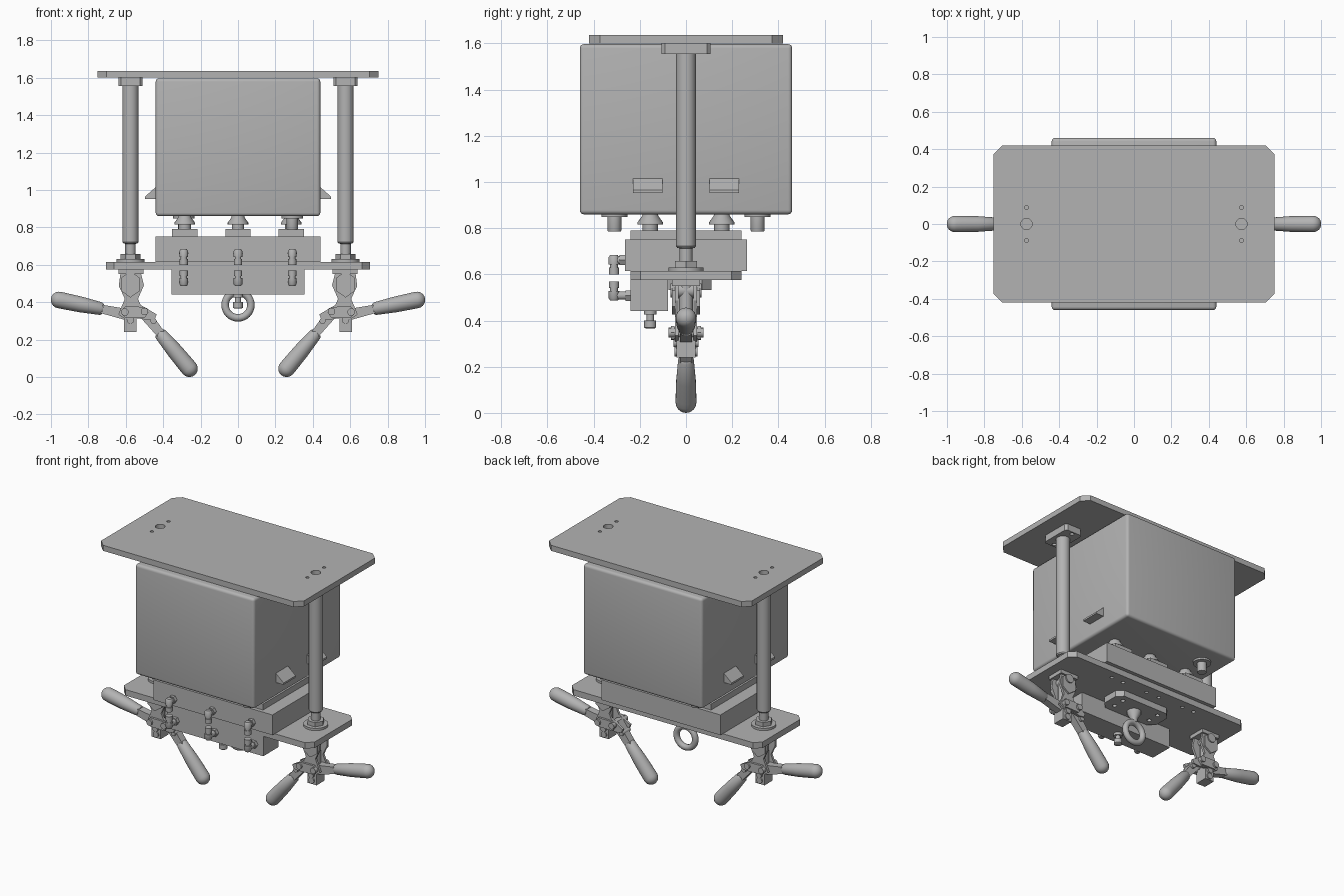
import bpy, bmesh, math
from mathutils import Vector

cube = bpy.data.objects.get("Cube")
if cube:
    bpy.data.objects.remove(cube, do_unlink=True)

metal = bpy.data.materials.new("plain_grey")
metal.use_nodes = True
GREY = (0.45, 0.45, 0.45, 1)
metal.diffuse_color = GREY
metal.node_tree.nodes["Principled BSDF"].inputs["Base Color"].default_value = GREY


def finish(name, bm, smooth=False, bevel=0):
    bmesh.ops.recalc_face_normals(bm, faces=bm.faces)
    mesh = bpy.data.meshes.new(name)
    bm.to_mesh(mesh)
    bm.free()
    mesh.materials.append(metal)
    ob = bpy.data.objects.new(name, mesh)
    bpy.context.collection.objects.link(ob)
    bpy.ops.object.select_all(action='DESELECT')
    ob.select_set(True)
    bpy.context.view_layer.objects.active = ob
    if bevel:
        mod = ob.modifiers.new("round", 'BEVEL')
        mod.width, mod.segments = bevel, 4
        bpy.ops.object.modifier_apply(modifier="round")
    if smooth or bevel:
        bpy.ops.object.shade_smooth_by_angle(angle=math.radians(35))
    return ob


def prism(name, pts, lo, hi, axis='z', bevel=0):
    """Outline in xy (axis z) or xz (axis y), extruded from lo to hi."""
    bm = bmesh.new()
    put = (lambda p, h: (p[0], p[1], h)) if axis == 'z' else (lambda p, h: (p[0], h, p[1]))
    a = [bm.verts.new(put(p, lo)) for p in pts]
    b = [bm.verts.new(put(p, hi)) for p in pts]
    bm.faces.new(a)
    bm.faces.new(b)
    for i in range(len(pts)):
        j = (i + 1) % len(pts)
        bm.faces.new((a[i], a[j], b[j], b[i]))
    return finish(name, bm, bevel=bevel)


def box(name, x, y, z, chamfer=0, bevel=0):
    (x0, x1), (y0, y1), c = x, y, chamfer
    if c:
        pts = [(x0 + c, y0), (x1 - c, y0), (x1, y0 + c), (x1, y1 - c),
               (x1 - c, y1), (x0 + c, y1), (x0, y1 - c), (x0, y0 + c)]
    else:
        pts = [(x0, y0), (x1, y0), (x1, y1), (x0, y1)]
    return prism(name, pts, z[0], z[1], bevel=bevel)


def lathe(name, profile, loc, axis=(0, 0, 1), sides=24):
    """Spin (radius, height) pairs around an axis and cap both ends."""
    bm = bmesh.new()
    turn = Vector(axis).to_track_quat('Z', 'Y')
    rings = []
    for r, h in profile:
        rings.append([bm.verts.new(Vector(loc) + turn @ Vector((
            r * math.cos(math.tau * k / sides), r * math.sin(math.tau * k / sides), h)))
            for k in range(sides)])
    for lo, hi in zip(rings, rings[1:]):
        for k in range(sides):
            n = (k + 1) % sides
            bm.faces.new((lo[k], lo[n], hi[n], hi[k]))
    bm.faces.new(rings[0])
    bm.faces.new(rings[-1])
    return finish(name, bm, smooth=sides > 6)


def rod(name, r, a, b, sides=24):
    d = Vector(b) - Vector(a)
    return lathe(name, [(r, 0), (r, d.length)], a, d, sides)


def drill(ob, holes):
    """Cut round holes given as (radius, x, y, z_low, z_high)."""
    for r, x, y, lo, hi in holes:
        cutter = rod("cutter", r, (x, y, lo), (x, y, hi))
        cutter.hide_render = True
        bpy.context.view_layer.objects.active = ob
        mod = ob.modifiers.new("hole", 'BOOLEAN')
        mod.operation, mod.object, mod.solver = 'DIFFERENCE', cutter, 'EXACT'
        bpy.ops.object.modifier_apply(modifier="hole")
        bpy.data.objects.remove(cutter, do_unlink=True)


def grip(name, start, end, r0, r1):
    """Tapered handle sleeve with a domed end."""
    a, d = Vector(start), Vector(end) - Vector(start)
    n = d.length
    prof = [(r0 * 0.8, 0), (r0, 0.01), ((r0 + r1) / 2 + 0.003, n * 0.5), (r1, n * 0.9)]
    prof += [(r1 * math.cos(t * math.pi / 12), n + r1 * math.sin(t * math.pi / 12)) for t in range(6)]
    prof.append((0.002, n + r1))
    return lathe(name, prof, a, d)


def bar(name, a, b, w0, w1, y0, y1):
    """Flat link in the xz plane."""
    a, b = Vector(a), Vector(b)
    d = (b - a).normalized()
    n = Vector((-d.y, d.x))
    pts = [a + n * w0, a - d * w0 * 0.7, a - n * w0, b - n * w1, b + d * w1 * 0.7, b + n * w1]
    return prism(name, pts, y0, y1, 'y')


# Main plates and housing
top = box("top_plate", (-0.75, 0.75), (-0.42, 0.42), (1.6, 1.637), chamfer=0.047)
drill(top, [(0.03, s * 0.575, 0, 1.61, 1.7) for s in (-1, 1)]
      + [(0.011, s * 0.575, t * 0.088, 1.5, 1.7) for s in (-1, 1) for t in (-1, 1)])
box("housing", (-0.44, 0.44), (-0.46, 0.46), (0.86, 1.597), bevel=0.018)
base = box("base_plate", (-0.705, 0.705), (-0.24, 0.24), (0.575, 0.615), chamfer=0.042)
drill(base, [(0.012, x, 0.18, 0.5, 0.6) for x in (-0.33, -0.24, -0.05, 0.05, 0.24, 0.33)])
box("upper_block", (-0.44, 0.44), (-0.265, 0.265), (0.615, 0.75))
box("lower_block", (-0.355, 0.355), (-0.24, -0.078), (0.442, 0.575))

# Supports between block and housing
for x in (-0.285, 0, 0.285):
    box("support_strip", (x - 0.068, x + 0.068), (-0.24, 0.24), (0.75, 0.79))
    for y in (-0.155, 0.155):
        rod("support_stud", 0.033, (x, y, 0.78), (x, y, 0.825))
        lathe("support_cone", [(0.055, 0.815), (0.055, 0.825), (0.034, 0.855), (0.034, 0.87)], (x, y, 0))
for s in (-1, 1):
    lathe("guide_pin", [(0.028, 0.785), (0.03, 0.79), (0.03, 0.848), (0.057, 0.848), (0.057, 0.87)],
          (s * 0.29, -s * 0.31, 0))

for s in (-1, 1):
    # Side wedges
    for y in (-0.165, 0.165):
        prism("side_wedge", [(s * 0.43, 1.015), (s * 0.44, 1.015), (s * 0.497, 0.965),
                             (s * 0.497, 0.953), (s * 0.43, 0.953)], y - 0.064, y + 0.064, 'y')
    # Columns with their flanges and nuts
    x = s * 0.575
    flange = box("column_flange", (x - 0.065, x + 0.065), (-0.107, 0.107), (1.555, 1.6), chamfer=0.015)
    drill(flange, [(0.013, x, t * 0.085, 1.5, 1.58) for t in (-1, 1)])
    lathe("column", [(0.028, 0.61), (0.028, 0.712), (0.038, 0.715), (0.043, 0.722), (0.043, 1.58)], (x, 0, 0))
    rod("column_washer", 0.075, (x, 0, 0.612), (x, 0, 0.63))
    rod("column_nut", 0.054, (x, 0, 0.63), (x, 0, 0.658), sides=6)

# Toggle clamps under each column
OUTLINE = [(0.63, 0.545), (0.62, 0.575), (0.524, 0.575), (0.503, 0.49), (0.535, 0.417),
           (0.52, 0.385), (0.435, 0.335), (0.445, 0.31), (0.48, 0.305), (0.545, 0.315),
           (0.605, 0.31), (0.64, 0.335), (0.605, 0.417), (0.637, 0.487)]
for s in (-1, 1):
    box("clamp_foot", sorted((s * 0.64, s * 0.505)), (-0.06, 0.06), (0.55, 0.577))
    for t in (-1, 1):
        prism("clamp_side_plate", [(s * x, z) for x, z in OUTLINE], t * 0.032, t * 0.048, 'y')
        bar("clamp_link", (s * 0.605, 0.347), (s * 0.5, 0.345), 0.03, 0.03, t * 0.05, t * 0.064)
        bar("clamp_upright", (s * 0.575, 0.53), (s * 0.575, 0.46), 0.05, 0.05, t * 0.048, t * 0.06)
    rod("clamp_plunger", 0.03, (s * 0.575, 0, 0.25), (s * 0.575, 0, 0.57))
    box("clamp_yoke", sorted((s * 0.61, s * 0.543)), (-0.042, 0.042), (0.24, 0.33))
    for x, z, r, w in ((0.575, 0.53, 0.03, 0.068), (0.605, 0.347, 0.02, 0.076), (0.5, 0.35, 0.02, 0.076),
                       (0.575, 0.305, 0.02, 0.055), (0.575, 0.265, 0.02, 0.05), (0.452, 0.3, 0.016, 0.04)):
        rod("clamp_pivot", r, (s * x, -w, z), (s * x, w, z))
    bar("outer_lever", (s * 0.6, 0.335), (s * 0.74, 0.366), 0.03, 0.022, -0.025, 0.025)
    bar("inner_lever", (s * 0.51, 0.35), (s * 0.4, 0.215), 0.03, 0.022, -0.025, 0.025)
    grip("outer_grip", (s * 0.722, 0, 0.363), (s * 0.957, 0, 0.412), 0.034, 0.044)
    grip("inner_grip", (s * 0.42, 0, 0.237), (s * 0.26, 0, 0.045), 0.034, 0.045)

# Elbow fittings on the front: upper row turns down, lower row turns up
for x in (-0.29, 0, 0.29):
    for z, y, d in ((0.662, -0.265, -1), (0.508, -0.24, 1)):
        rod("fitting_nut", 0.026, (x, y - 0.022, z), (x, y, z), sides=6)
        rod("fitting_neck", 0.018, (x, -0.312, z), (x, y, z))
        lathe("fitting_elbow", [(0.016, -0.022), (0.023, -0.012), (0.023, 0.02), (0.017, 0.02),
                                (0.017, 0.032), (0.022, 0.032), (0.022, 0.062)], (x, -0.312, z), (0, 0, d))

# Fitting below the lower block
lathe("drain_fitting", [(0.018, 0.365), (0.026, 0.37), (0.026, 0.4), (0.016, 0.4), (0.016, 0.425),
                        (0.027, 0.425), (0.027, 0.445)], (0, -0.155, 0))

# Lifting ring on its mounting pad
pad = box("ring_pad", (-0.21, 0.21), (-0.075, 0.11), (0.533, 0.576), chamfer=0.04)
drill(pad, [(0.014, s * 0.14, y, 0.5, 0.56) for s in (-1, 1) for y in (-0.02, 0.06)])
lathe("ring_neck", [(0.022, 0.455), (0.022, 0.48), (0.045, 0.52), (0.045, 0.54)], (0, 0, 0))
bpy.ops.mesh.primitive_torus_add(major_radius=0.069, minor_radius=0.02, major_segments=32, minor_segments=12,
                                 location=(0, 0, 0.385), rotation=(math.pi / 2, 0, 0))
ring = bpy.context.object
ring.name = "lifting_ring"
ring.data.materials.append(metal)
bpy.ops.object.shade_smooth_by_angle(angle=math.radians(60))
